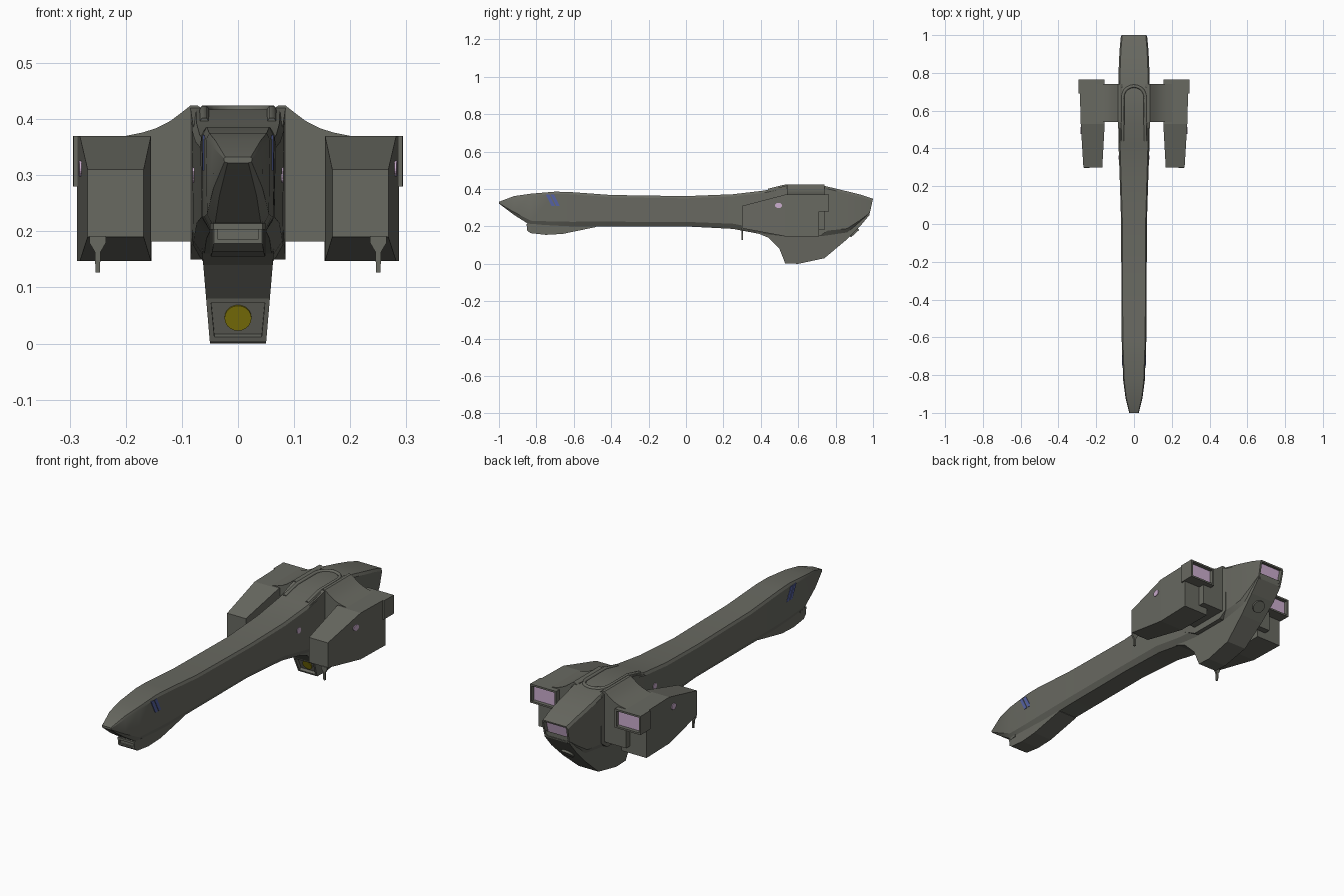
import bpy, bmesh, math
from mathutils import Vector

if "Cube" in bpy.data.objects:
    bpy.data.objects.remove(bpy.data.objects["Cube"])


def material(name, rgb):
    m = bpy.data.materials.new(name)
    m.diffuse_color = (*rgb, 1)
    m.use_nodes = True
    m.node_tree.nodes["Principled BSDF"].inputs["Base Color"].default_value = m.diffuse_color
    return m


HULL = material("hull_grey", (0.14, 0.142, 0.12))
PINK = material("engine_pink", (0.60, 0.42, 0.62))
YELLOW = material("sensor_yellow", (0.27, 0.22, 0.004))
BLUE = material("marking_blue", (0.09, 0.12, 0.36))


def finish(bm, name, mats=(HULL,), mirror=False, smooth=None):
    me = bpy.data.meshes.new(name)
    bm.to_mesh(me)
    bm.free()
    ob = bpy.data.objects.new(name, me)
    bpy.context.collection.objects.link(ob)
    for m in mats:
        me.materials.append(m)
    if mirror:
        ob.modifiers.new("mirror", 'MIRROR').use_mirror_merge = False
    if smooth:
        bpy.ops.object.select_all(action='DESELECT')
        ob.select_set(True)
        bpy.context.view_layer.objects.active = ob
        bpy.ops.object.shade_smooth_by_angle(angle=math.radians(smooth))
    return ob


def loft(rings):
    """Skin a list of closed rings and cap both ends."""
    bm = bmesh.new()
    rows = [[bm.verts.new(p) for p in r] for r in rings]
    n = len(rows[0])
    for a, b in zip(rows, rows[1:]):
        for i in range(n):
            j = (i + 1) % n
            bm.faces.new((a[i], a[j], b[j], b[i]))
    bm.faces.new(rows[0])
    bm.faces.new(rows[-1])
    bmesh.ops.recalc_face_normals(bm, faces=bm.faces)
    return bm


def recess(bm, pick, thickness, depth, mat=0):
    """Inset the face that scores highest, push it in and colour it."""
    f = max(bm.faces, key=pick)
    bm.normal_update()
    n = f.normal.copy()
    bmesh.ops.inset_individual(bm, faces=[f], thickness=thickness)
    g = bmesh.ops.extrude_discrete_faces(bm, faces=[f])["faces"][0]
    bmesh.ops.translate(bm, verts=g.verts, vec=-n * depth)
    g.material_index = mat


def box_ring(y, x0, x1, z0, z1):
    return [(x0, y, z0), (x1, y, z0), (x1, y, z1), (x0, y, z1)]


def disc(name, loc, normal, radius, mat, squash=1.0, mirror=False, thick=0.006):
    bm = bmesh.new()
    bmesh.ops.create_cone(bm, cap_ends=True, segments=20, radius1=radius,
                          radius2=radius, depth=thick)
    rot = Vector(normal).to_track_quat('Z', 'Y').to_matrix()
    bmesh.ops.rotate(bm, verts=bm.verts, matrix=rot)
    bmesh.ops.scale(bm, verts=bm.verts, vec=(1, 1, squash))
    bmesh.ops.translate(bm, verts=bm.verts, vec=loc)
    return finish(bm, name, (mat,), mirror)


# Fuselage: (y at top, y at bottom, top, bottom, half width)
stations = [
    (-1, -1, .332, .322, .025), (-.92, -.92, .362, .262, .045),
    (-.83, -.83, .375, .205, .057), (-.7, -.7, .386, .198, .062),
    (-.62, -.62, .384, .197, .065), (-.4, -.4, .368, .2, .067),
    (0, 0, .362, .2, .068), (.25, .25, .372, .187, .076),
    (.42, .42, .392, .155, .082), (.53, .53, .417, .145, .083),
    (.74, .74, .417, .148, .083), (.86, .86, .388, .16, .08),
    (.94, .93, .368, .21, .075), (1, .98, .348, .26, .069)]


def hull_ring(yt, yb, zt, zb, w):
    h = zt - zb
    c, d = min(.012, h * .2), min(.028, h * .15)
    half = [(w * .74, yb, zb), (w * .97, yb + (yt - yb) * d / h, zb + d),
            (w, yt - (yt - yb) * c / h, zt - c), (w * .9, yt, zt)]
    return half + [(-x, y, z) for x, y, z in reversed(half)]


bm = loft([hull_ring(*s) for s in stations])
recess(bm, lambda f: f.calc_center_median().y, .009, .02, 1)
finish(bm, "fuselage", (HULL, PINK), smooth=25)

# Belly keel with a recessed intake at its front
keel = [(.38, .165), (.44, .14), (.5, .08), (.53, .003), (.6, 0), (.74, .03),
        (.85, .122), (.93, .2), (.98, .26)]
rings = []
for y, zb in keel:
    zt = max(.25, zb + .03)
    wb, wt = .05 + .085 * zb, .05 + .085 * zt
    if y > .9:
        wb, wt = .066, .068
    rings.append([(-wb, y, zb), (wb, y, zb), (wt, y, zt), (-wt, y, zt)])
bm = loft(rings)
recess(bm, lambda f: -(f.calc_center_median() - Vector((0, .515, .042))).length, .012, .015)
finish(bm, "belly_keel")
disc("intake_sensor", (0, .528, .046), (0, -.93, -.37), .024, YELLOW)
disc("tail_port", (0, .9, .166), (0, .67, -.74), .03, HULL, thick=.012)

# Chin pod under the nose with a small slot
chin = [(-.85, .178, .213, .043), (-.83, .164, .22, .046), (-.75, .155, .22, .048),
        (-.66, .16, .22, .05), (-.48, .197, .215, .05)]
bm = loft([box_ring(y, -w, w, z0, z1) for y, z0, z1, w in chin])
recess(bm, lambda f: -f.calc_center_median().y, .01, .008)
finish(bm, "chin_pod")
bm = loft([box_ring(-.853, -.044, .044, .203, .214), box_ring(-.8, -.05, .05, .203, .214)])
finish(bm, "chin_lip")

# Short wings carrying the nacelles
wing = [(.06, .182), (.06, .417), (.072, .424), (.085, .424), (.1, .412), (.12, .397),
        (.145, .384), (.17, .376), (.2, .37), (.2, .182)]
bm = loft([[(x, y, z) for x, z in wing] for y in (.54, .74)])
finish(bm, "wings", mirror=True, smooth=30)

# Side fairings where the fuselage swells ahead of the wings
bm = loft([box_ring(.43, .06, .08, .21, .388), box_ring(.54, .06, .085, .15, .42),
           box_ring(.72, .06, .085, .15, .42), box_ring(.76, .06, .082, .18, .405)])
finish(bm, "wing_root_fairings", mirror=True)

# Engine nacelles
nacelle = [(.3, .168, .268, .19, .31), (.53, .155, .282, .147, .37),
           (.71, .154, .287, .147, .37)]
finish(loft([box_ring(*s) for s in nacelle]), "nacelles", mirror=True)

# Exhaust boxes with glowing recessed ends
bm = loft([box_ring(.69, .154, .293, .28, .37), box_ring(.765, .156, .294, .28, .37)])
recess(bm, lambda f: f.calc_center_median().y, .012, .018, 1)
finish(bm, "nacelle_exhausts", (HULL, PINK), mirror=True)

# Guns hanging from the nacelle fronts
gun = [(.235, .192), (.265, .192), (.265, .18), (.255, .163), (.254, .127),
       (.246, .127), (.245, .163), (.235, .18)]
bm = loft([[(x, y, z) for x, z in gun] for y in (.297, .306)])
finish(bm, "nacelle_guns", mirror=True)

# Raised rail loop on the spine
cu = bpy.data.curves.new("spine_rail", 'CURVE')
cu.dimensions = '3D'
cu.bevel_depth = .009
cu.bevel_resolution = 1
cu.use_fill_caps = True
path = [(.06, .44, .394), (.06, .53, .416), (.06, .66, .416)]
path += [(.06 * math.cos(a), .67 + .06 * math.sin(a), .416)
         for a in (math.pi * i / 10 for i in range(11))]
path += [(-.06, .66, .416), (-.06, .53, .416), (-.06, .44, .394)]
sp = cu.splines.new('POLY')
sp.points.add(len(path) - 1)
for p, co in zip(sp.points, path):
    p.co = (*co, 1)
cu.materials.append(HULL)
bpy.context.collection.objects.link(bpy.data.objects.new("spine_rail", cu))

# Side lights
disc("nacelle_lights", (.2805, .495, .312), (1, -.05, 0), .019, PINK, .75, True)
disc("fuselage_lights", (.078, .35, .3), (1, -.03, 0), .014, PINK, 1, True)

# Slanted blue stripes beside the nose
bm = bmesh.new()
for y in (-.75, -.725):
    part = loft([[(x, y, .372), (x, y + .018, .372), (x, y + .05, .308), (x, y + .032, .308)]
                 for x in (.059, .0635)])
    tmp = bpy.data.meshes.new("stripe_tmp")
    part.to_mesh(tmp)
    part.free()
    bm.from_mesh(tmp)
    bpy.data.meshes.remove(tmp)
finish(bm, "nose_stripes", (BLUE,), mirror=True)
